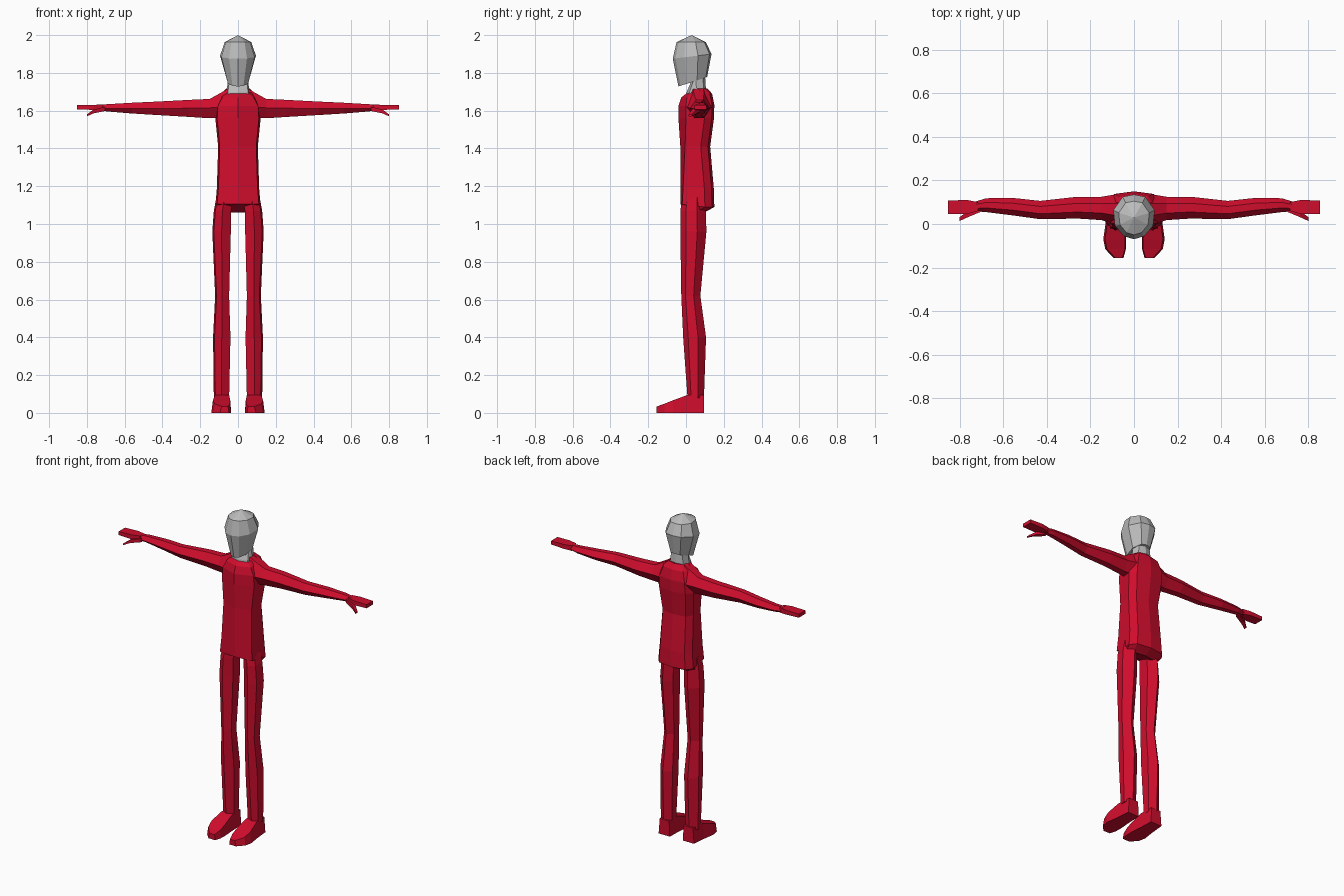
import bpy, bmesh


def material(name, rgb):
    m = bpy.data.materials.new(name)
    m.diffuse_color = (*rgb, 1)
    return m


RED = material("suit_red", (0.63, 0.004, 0.026))
GREY = material("plain_grey", (0.5, 0.5, 0.5))


def loft(name, rings, mat, mirror=False):
    """Skin a list of equal-length rings, cap both ends, optionally mirror in x."""
    bm = bmesh.new()
    loops = [[bm.verts.new(p) for p in ring] for ring in rings]
    n = len(loops[0])
    for a, b in zip(loops, loops[1:]):
        for i in range(n):
            j = (i + 1) % n
            bm.faces.new((a[i], a[j], b[j], b[i]))
    bm.faces.new(loops[0][::-1])
    bm.faces.new(loops[-1])
    bmesh.ops.remove_doubles(bm, verts=bm.verts, dist=0.0005)
    bmesh.ops.recalc_face_normals(bm, faces=bm.faces)
    me = bpy.data.meshes.new(name)
    bm.to_mesh(me)
    bm.free()
    me.materials.append(mat)
    ob = bpy.data.objects.new(name, me)
    bpy.context.collection.objects.link(ob)
    if mirror:
        mod = ob.modifiers.new("mirror", "MIRROR")
        mod.use_mirror_merge = False
    return ob


def symmetric(half):
    """Close a half ring whose first and last points lie on x = 0."""
    return half + [(-x, y, z) for x, y, z in half[-2:0:-1]]


# Torso: width, front y, back y, front corner setback, front z, back z
def torso_ring(w, yf, yb, s, zf, zb):
    return symmetric([(0, yf, zf), (w * 0.92, yf + s, zf),
                      (w, yb - 0.05, zb), (w * 0.75, yb - 0.012, zb), (0, yb, zb)])


loft("torso", [torso_ring(*r) for r in [
    (0.105, 0.00, 0.100, 0.005, 1.095, 1.062),
    (0.120, -0.03, 0.150, 0.010, 1.105, 1.090),
    (0.112, -0.03, 0.147, 0.015, 1.20, 1.19),
    (0.105, -0.03, 0.128, 0.025, 1.41, 1.41),
    (0.120, -0.04, 0.148, 0.040, 1.56, 1.56),
    (0.115, -0.04, 0.150, 0.040, 1.625, 1.63),
    (0.090, -0.025, 0.138, 0.030, 1.67, 1.69),
    (0.062, 0.000, 0.112, 0.020, 1.69, 1.718),
]], RED)

# Neck
loft("neck", [torso_ring(*r) for r in [
    (0.062, 0.000, 0.105, 0.015, 1.66, 1.69),
    (0.058, 0.004, 0.105, 0.015, 1.70, 1.72),
    (0.050, 0.030, 0.100, 0.010, 1.76, 1.80),
]], GREY)


# Head: width, front y, back y, front z, back z
def head_ring(w, yf, yb, zf, zb):
    d = yb - yf
    half = [(0, 0), (0.5, 0.07), (0.92, 0.3), (1, 0.65), (0.55, 0.95), (0, 1)]
    return symmetric([(w * x, yf + d * t, zf + (zb - zf) * t) for x, t in half])


loft("head", [head_ring(*r) for r in [
    (0.058, -0.040, 0.112, 1.728, 1.778),
    (0.095, -0.070, 0.135, 1.875, 1.90),
    (0.070, -0.050, 0.105, 1.963, 1.963),
    (0.0001, 0.030, 0.0302, 2.0, 2.0),
]], GREY)


# Arm: x, front y, back y, bottom z, top z, crease z
def arm_ring(x, yf, yb, zb, zt, zm):
    d = (yb - yf) * 0.3
    return [(x, yf, zm), (x, yf + d, zt), (x, yb - d, zt),
            (x, yb, zm), (x, yb - d, zb), (x, yf + d, zb)]


loft("arm", [arm_ring(*r) for r in [
    (0.050, -0.005, 0.135, 1.565, 1.718, 1.62),
    (0.090, 0.000, 0.135, 1.560, 1.695, 1.62),
    (0.150, 0.018, 0.125, 1.560, 1.662, 1.615),
    (0.260, 0.025, 0.125, 1.567, 1.657, 1.613),
    (0.430, 0.022, 0.106, 1.577, 1.648, 1.612),
    (0.560, 0.040, 0.120, 1.585, 1.642, 1.612),
    (0.680, 0.055, 0.118, 1.595, 1.635, 1.612),
    (0.730, 0.058, 0.102, 1.600, 1.632, 1.612),
]], RED, True)


# Flat mitten hand and downward thumb: x, front y, back y, bottom z, top z
def box_ring(x, yf, yb, zb, zt):
    return [(x, yf, zb), (x, yf, zt), (x, yb, zt), (x, yb, zb)]


loft("hand", [box_ring(*r) for r in [
    (0.715, 0.060, 0.100, 1.600, 1.632),
    (0.765, 0.046, 0.110, 1.604, 1.631),
    (0.853, 0.045, 0.108, 1.607, 1.629),
]], RED, True)
loft("thumb", [box_ring(*r) for r in [
    (0.705, 0.055, 0.085, 1.598, 1.620),
    (0.765, 0.030, 0.058, 1.586, 1.606),
    (0.800, 0.014, 0.032, 1.570, 1.580),
]], RED, True)


# Leg: z, inner x, outer x, front y, back y
def leg_ring(z, xi, xo, yf, yb):
    xm, d = (xi + xo) / 2, yb - yf
    return [(xm, yf, z), (xo - 0.008, yf + d * 0.22, z), (xo, yf + d * 0.65, z),
            (xm, yb, z), (xi, yb - d * 0.25, z), (xi, yf + d * 0.25, z)]


loft("leg", [leg_ring(*r) for r in [
    (1.14, 0.030, 0.115, -0.020, 0.100),
    (1.07, 0.036, 0.128, -0.030, 0.105),
    (0.96, 0.038, 0.136, -0.030, 0.108),
    (0.62, 0.047, 0.121, -0.025, 0.076),
    (0.40, 0.040, 0.132, -0.015, 0.106),
    (0.08, 0.047, 0.128, 0.008, 0.095),
]], RED, True)


# Foot: y, inner x, outer x, top z
loft("foot", [[(xi, y, 0), (xo, y, 0), (xo - 0.008, y, z), (xi + 0.005, y, z)]
              for y, xi, xo, z in [
    (0.095, 0.045, 0.122, 0.095),
    (0.008, 0.042, 0.130, 0.095),
    (-0.070, 0.036, 0.141, 0.066),
    (-0.115, 0.037, 0.132, 0.048),
    (-0.155, 0.048, 0.095, 0.034),
]], RED, True)
